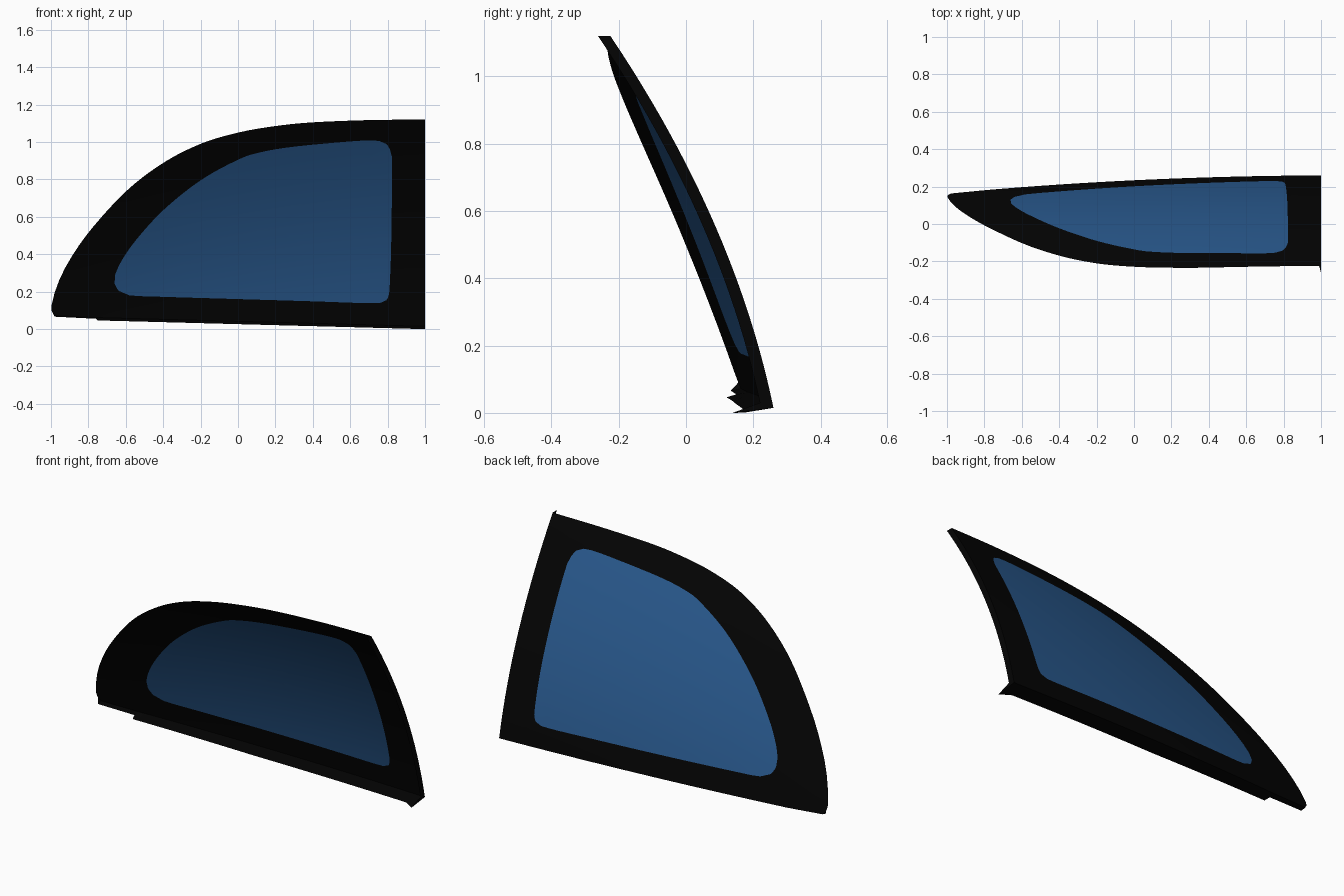
import bpy, bmesh, math
from mathutils import Vector
from mathutils.geometry import intersect_line_line_2d

if "Cube" in bpy.data.objects:
    bpy.data.objects.remove(bpy.data.objects["Cube"])

CENTRE = Vector((0.2, 0.55))

def sheet(p):
    """Curved, slightly twisted window surface: y as a function of x and z."""
    x, z = p
    twist = (0.0195 + 0.029*z)*(1 - x)**2
    return Vector((x, 0.263 - 0.2*z - 0.21*z*z - twist, z))

def smooth_line(pts, closed=False, n=8):
    """Catmull-Rom curve through the points."""
    pts = [Vector(p) for p in pts]
    k = len(pts)
    at = (lambda i: pts[i % k]) if closed else (lambda i: pts[max(0, min(k - 1, i))])
    out = []
    for i in range(k if closed else k - 1):
        a, b, c, d = (at(i + j) for j in (-1, 0, 1, 2))
        for s in range(n):
            t = s / n
            out.append(0.5*(2*b + (c - a)*t + (2*a - 5*b + 4*c - d)*t*t
                            + (3*b - a - 3*c + d)*t**3))
    return out if closed else out + [pts[-1]]

def ray_hit(poly, ang):
    """Point of the outline in a given direction from the centre."""
    far = CENTRE + 4*Vector((math.cos(ang), math.sin(ang)))
    for a, b in zip(poly, poly[1:] + poly[:1]):
        e = (b - a)*1e-4
        hit = intersect_line_line_2d(CENTRE, far, a - e, b + e)
        if hit:
            return hit

def ramp(x, table):
    for (x0, v0), (x1, v1) in zip(table, table[1:]):
        if x <= x1:
            return v0 + (v1 - v0)*max(0, x - x0)/(x1 - x0)
    return table[-1][1]

def build(name, loops, color, cap=None):
    """Skin a series of matching loops, optionally closing on a point."""
    n = len(loops[0])
    verts = [v for l in loops for v in l]
    faces = [(k*n + i, (k+1)*n + i, (k+1)*n + (i+1) % n, k*n + (i+1) % n)
             for k in range(len(loops) - 1) for i in range(n)]
    if cap is not None:
        verts.append(cap)
        b = (len(loops) - 1)*n
        faces += [(b + i, len(verts) - 1, b + (i+1) % n) for i in range(n)]
    me = bpy.data.meshes.new(name)
    me.from_pydata(verts, [], faces)
    bm = bmesh.new()                      # weld where the flange has no depth
    bm.from_mesh(me)
    bmesh.ops.remove_doubles(bm, verts=bm.verts, dist=1e-4)
    bm.to_mesh(me)
    bm.free()
    me.shade_smooth()
    me.set_sharp_from_angle(angle=math.radians(35))
    mat = bpy.data.materials.new(name + "_colour")
    mat.diffuse_color = color
    mat.use_nodes = True
    mat.node_tree.nodes["Principled BSDF"].inputs["Base Color"].default_value = mat.diffuse_color
    me.materials.append(mat)
    bpy.context.collection.objects.link(bpy.data.objects.new(name, me))

# Outlines in the x-z plane, counter-clockwise seen from the front
corners = [Vector(p) for p in ((-0.98, 0.072), (-0.76, 0.061), (-0.75, 0.061),
                               (0.94, 0.016), (1, 0.015), (1, 0.03), (1, 1.12))]
arch = smooth_line([(1, 1.12), (0.7, 1.117), (0.4, 1.105), (0.2, 1.085), (0, 1.05),
                    (-0.2, 0.99), (-0.4, 0.888), (-0.6, 0.735), (-0.8, 0.515),
                    (-0.92, 0.335), (-0.975, 0.21), (-0.998, 0.12), (-0.993, 0.09)])
outer = corners[:-1] + arch
pane = smooth_line([(-0.662, 0.27), (-0.65, 0.222), (-0.62, 0.192), (-0.56, 0.178),
                    (-0.4, 0.172), (0, 0.16), (0.4, 0.148), (0.7, 0.138), (0.77, 0.143),
                    (0.803, 0.17), (0.812, 0.25), (0.82, 0.5), (0.823, 0.9),
                    (0.812, 0.96), (0.785, 0.995), (0.73, 1.008), (0.6, 1.003),
                    (0.3, 0.975), (0.12, 0.945), (0, 0.905), (-0.2, 0.795),
                    (-0.4, 0.635), (-0.55, 0.47), (-0.63, 0.352)], closed=True)

# Shared directions, so border and glass meet exactly
angles = [2*math.pi*i/128 for i in range(128)]
keys = corners + [Vector((0.99, 1.12)), arch[-1], arch[-9], arch[-5]]
angles += [math.atan2(*(p - CENTRE).yx) % (2*math.pi) for p in keys]
angles = sorted(set(round(a, 5) for a in angles))
rim = [ray_hit(outer, a) for a in angles]
edge = [ray_hit(pane, a) for a in angles]

def returned(p):
    """Free edge of the flange folded toward the inside."""
    x, z = p
    v = sheet(p)
    if z < 0.0735 and (x < 0.998 or z < 0.02):     # bottom lip
        d = ramp(x, [(-0.98, 0.03), (-0.758, 0.035), (-0.752, 0.065),
                     (0, 0.085), (0.94, 0.085), (0.998, 0.12)])
        return v + Vector((0, -d, -0.015 if x > -0.755 else -0.006))
    if x > 0.998:                                  # straight rear edge
        return v + Vector((0, -0.037, 0))
    return v                                       # the arch has no flange

# Black border with its folded flange
border = [[sheet(a.lerp(b, t/5)) for a, b in zip(rim, edge)] for t in range(6)]
build("window_border", [[returned(p) for p in rim]] + border, (0.001, 0.001, 0.001, 1))

# Blue glass pane
rings = [[sheet(p.lerp(CENTRE, t/10)) for p in edge] for t in range(10)]
build("glass_pane", rings, (0.022, 0.1, 0.27, 1), sheet(CENTRE))
